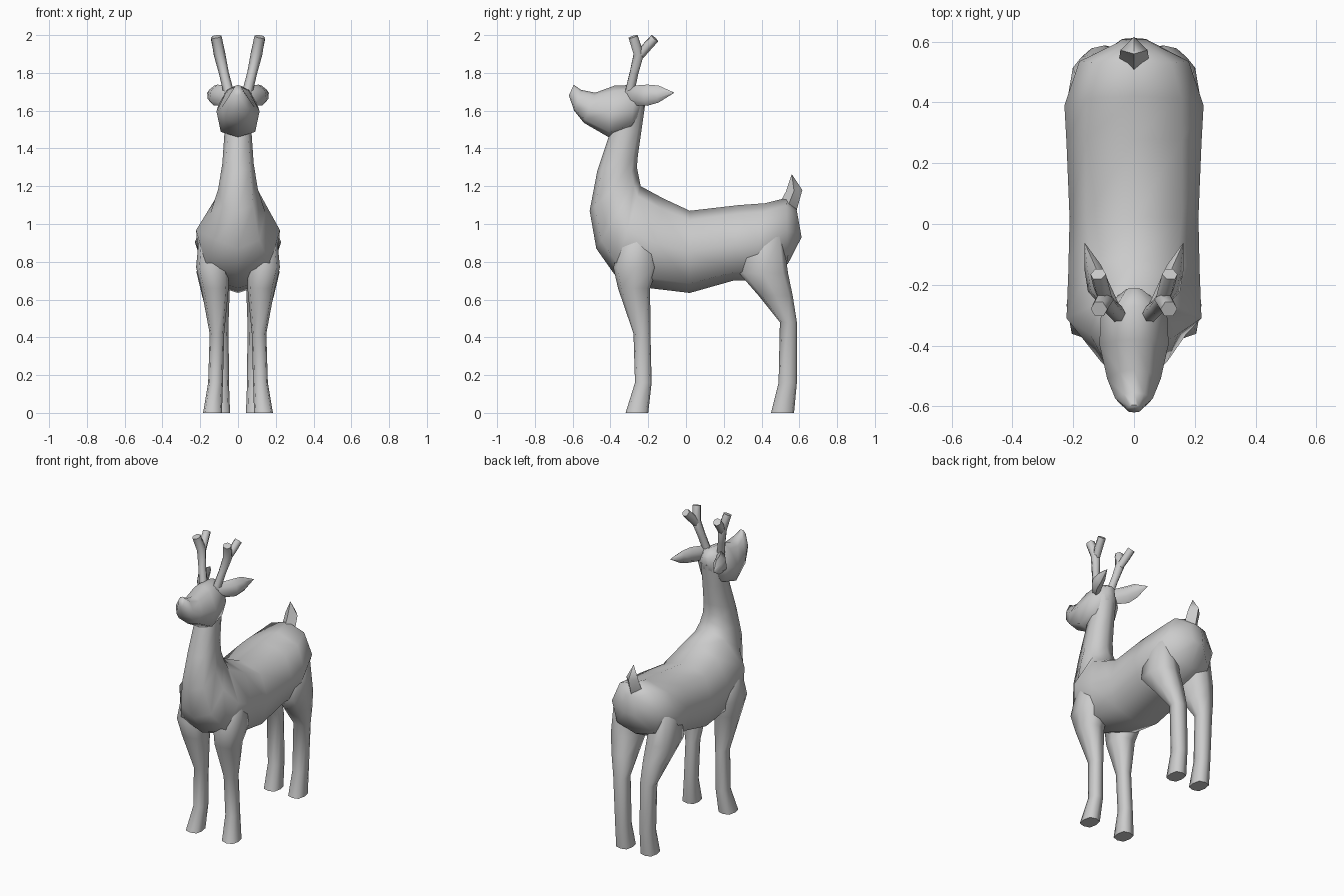
import bpy, bmesh, math
from mathutils import Vector


def finish(bm, name, angle):
    bmesh.ops.recalc_face_normals(bm, faces=bm.faces)
    me = bpy.data.meshes.new(name)
    bm.to_mesh(me)
    bm.free()
    ob = bpy.data.objects.new(name, me)
    bpy.context.collection.objects.link(ob)
    bpy.ops.object.select_all(action='DESELECT')
    ob.select_set(True)
    bpy.context.view_layer.objects.active = ob
    bpy.ops.object.shade_smooth_by_angle(angle=math.radians(angle))
    return ob


def loft(name, rings, n=8, e=0.75, angle=75):
    """Skin rings of (centre, half axis, half axis, upper pinch);
    e < 1 squares them off."""
    bm = bmesh.new()
    rows = []
    for c, u, v, pinch in rings:
        row = []
        for k in range(n):
            a = 2 * math.pi * k / n
            p, q = (math.copysign(abs(f) ** e, f) if abs(f) > 1e-6 else 0
                    for f in (math.cos(a), math.sin(a)))
            p *= 1 - pinch * max(q, 0)
            row.append(bm.verts.new(Vector(c) + Vector(u) * p + Vector(v) * q))
        rows.append(row)
    for r, s in zip(rows, rows[1:]):
        for k in range(n):
            bm.faces.new((r[k], r[(k + 1) % n], s[(k + 1) % n], s[k]))
    bm.faces.new(rows[0])
    bm.faces.new(rows[-1])
    bmesh.ops.remove_doubles(bm, verts=bm.verts, dist=0.0005)
    return finish(bm, name, angle)


def profile_rings(data):
    """Rings from (top y, top z, bottom y, bottom z, half width, pinch)."""
    return [((0, (ty + by) / 2, (tz + bz) / 2), (w, 0, 0),
             (0, (ty - by) / 2, (tz - bz) / 2), p)
            for ty, tz, by, bz, w, p in data]


def leg_rings(data, s):
    """Rings from (z, front y, back y, inner x, outer x)."""
    return [((s * (xi + xo) / 2, (yf + yb) / 2, z), ((xo - xi) / 2, 0, 0),
             (0, (yb - yf) / 2, 0), 0) for z, yf, yb, xi, xo in data]


def tube(name, pts, radii, s):
    pts = [Vector((s * x, y, z)) for x, y, z in pts]
    rings = []
    for i, p in enumerate(pts):
        d = (pts[min(i + 1, len(pts) - 1)] - pts[max(i - 1, 0)]).normalized()
        u = d.cross(Vector((0, 1, 0))).normalized()
        rings.append((p, u * radii[i], d.cross(u) * radii[i], 0))
    return loft(name, rings, 6, 1.0, 65)


# Torso and neck, from rump to skull
loft("body", profile_rings([
    (0.585, 1.08, 0.612, 0.93, 0.05, 0),
    (0.53, 1.138, 0.54, 0.79, 0.18, 0.15),
    (0.42, 1.11, 0.36, 0.70, 0.229, 0.15),
    (0.28, 1.10, 0.25, 0.70, 0.222, 0.1),
    (0.02, 1.07, 0.02, 0.635, 0.212, 0.05),
    (-0.12, 1.135, -0.19, 0.66, 0.216, 0.2),
    (-0.24, 1.20, -0.38, 0.735, 0.222, 0.45),
    (-0.25, 1.25, -0.475, 0.87, 0.145, 0.25),
    (-0.26, 1.30, -0.51, 1.07, 0.105, 0.1),
    (-0.255, 1.36, -0.47, 1.28, 0.083, 0),
    (-0.235, 1.50, -0.41, 1.46, 0.072, 0),
    (-0.215, 1.64, -0.38, 1.60, 0.07, 0)]))

# Head, from nose to nape
loft("head", profile_rings([
    (-0.595, 1.737, -0.62, 1.68, 0.022, 0.2),
    (-0.555, 1.71, -0.592, 1.60, 0.062, 0.4),
    (-0.48, 1.695, -0.54, 1.535, 0.088, 0.4),
    (-0.38, 1.732, -0.41, 1.46, 0.114, 0.45),
    (-0.27, 1.737, -0.29, 1.50, 0.108, 0.4),
    (-0.212, 1.70, -0.225, 1.60, 0.03, 0)]), e=0.65)

# Tail: upright pointed diamond
loft("tail", [((0, 0.53, 1.07), (0.05, 0, 0), (0, 0.055, 0), 0),
              ((0, 0.572, 1.175), (0.045, 0, 0), (0, 0.044, 0.005), 0),
              ((0, 0.56, 1.262), (0.001, 0, 0), (0, 0.001, 0), 0)], 4, 1.0)

front = [(0, -0.32, -0.20, 0.085, 0.185), (0.16, -0.27, -0.182, 0.08, 0.158),
         (0.42, -0.278, -0.188, 0.073, 0.15), (0.66, -0.36, -0.19, 0.05, 0.195),
         (0.77, -0.385, -0.15, 0.05, 0.222), (0.93, -0.34, -0.18, 0.06, 0.207),
         (1.0, -0.31, -0.22, 0.04, 0.12)]
hind = [(0, 0.45, 0.572, 0.042, 0.14), (0.16, 0.49, 0.587, 0.048, 0.135),
        (0.48, 0.497, 0.587, 0.05, 0.15), (0.62, 0.385, 0.565, 0.045, 0.19),
        (0.74, 0.28, 0.54, 0.045, 0.219), (0.93, 0.32, 0.515, 0.07, 0.208),
        (1.0, 0.38, 0.49, 0.04, 0.13)]

for s, side in ((1, "right"), (-1, "left")):
    loft("front_leg_" + side, leg_rings(front, s), e=0.65)
    loft("hind_leg_" + side, leg_rings(hind, s), e=0.65)

    # Ear: swept back and outwards to a point
    loft("ear_" + side, [
        ((s * 0.05, -0.31, 1.68), (0, 0, 0.05), (0.025, 0, 0), 0),
        ((s * 0.118, -0.205, 1.682), (s * -0.01, 0, 0.056), (0.033, s * -0.02, 0), 0),
        ((s * 0.135, -0.145, 1.688), (s * -0.01, 0, 0.045), (0.026, s * -0.01, 0), 0),
        ((s * 0.162, -0.063, 1.695), (0, 0, 0.001), (0.001, 0, 0), 0)], 6, 1.0)

    # Antler: leaning stem with front and rear tines
    tube("antler_stem_" + side,
         [(0.048, -0.30, 1.69), (0.075, -0.275, 1.80), (0.098, -0.25, 1.90),
          (0.115, -0.28, 1.992)], [0.028, 0.026, 0.031, 0.028], s)
    tube("antler_tine_" + side,
         [(0.092, -0.255, 1.88), (0.108, -0.205, 1.94), (0.118, -0.165, 1.983)],
         [0.024, 0.027, 0.026], s)
